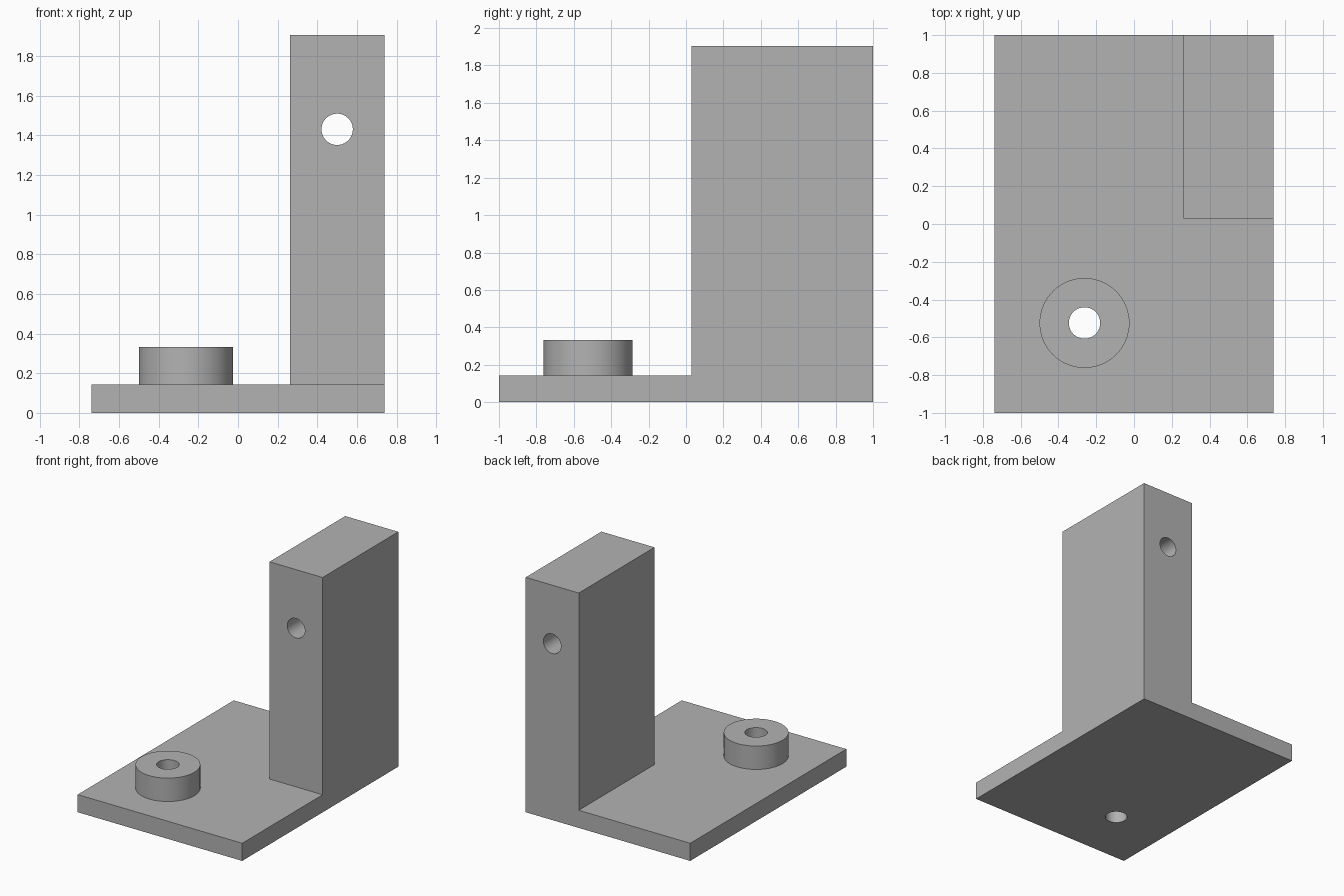
import bpy
import math

default = bpy.data.objects.get("Cube")
if default:
    bpy.data.objects.remove(default, do_unlink=True)

# Plain grey material
GREY = (0.45, 0.45, 0.45, 1)
grey = bpy.data.materials.new("plain_grey")
grey.use_nodes = True
grey.diffuse_color = GREY
grey.node_tree.nodes["Principled BSDF"].inputs["Base Color"].default_value = GREY


def box(name, low, high):
    bpy.ops.mesh.primitive_cube_add(size=1)
    ob = bpy.context.object
    ob.name = name
    ob.location = [(a + b) / 2 for a, b in zip(low, high)]
    ob.scale = [b - a for a, b in zip(low, high)]
    bpy.ops.object.transform_apply(location=True, rotation=True, scale=True)
    ob.data.materials.append(grey)
    return ob


def cylinder(name, radius, depth, centre, tilt=0):
    bpy.ops.mesh.primitive_cylinder_add(
        vertices=64, radius=radius, depth=depth, location=centre, rotation=(tilt, 0, 0))
    ob = bpy.context.object
    ob.name = name
    bpy.ops.object.transform_apply(location=True, rotation=True, scale=True)
    ob.data.materials.append(grey)
    return ob


def combine(target, tool, operation):
    mod = target.modifiers.new(operation.lower(), 'BOOLEAN')
    mod.operation = operation
    mod.solver = 'EXACT'
    mod.object = tool
    bpy.context.view_layer.objects.active = target
    bpy.ops.object.modifier_apply(modifier=mod.name)
    bpy.data.objects.remove(tool, do_unlink=True)


THICK = 0.143
HALF = 0.738
BOSS_X, BOSS_Y, BOSS_TOP = -0.262, -0.524, 0.333

# Base plate with the upright block flush to its back left corner
bracket = box("bracket", (-HALF, -1, 0), (HALF, 1, THICK))
upright = box("upright", (0.262, 0.03, 0), (HALF, 1, 1.905))
combine(bracket, upright, 'UNION')

# Round boss, sunk slightly into the plate
boss = cylinder("boss", 0.238, BOSS_TOP - 0.08, (BOSS_X, BOSS_Y, (BOSS_TOP + 0.08) / 2))
combine(bracket, boss, 'UNION')

# Bore down through boss and plate, and hole through the upright
combine(bracket, cylinder("bore", 0.083, 1, (BOSS_X, BOSS_Y, 0.2)), 'DIFFERENCE')
combine(bracket, cylinder("cross_hole", 0.079, 2, (0.5, 0.5, 1.43), math.pi / 2), 'DIFFERENCE')

# Smooth round walls, sharp edges
bpy.ops.object.select_all(action='DESELECT')
bracket.select_set(True)
bpy.context.view_layer.objects.active = bracket
bpy.ops.object.shade_smooth_by_angle(angle=math.radians(30))
